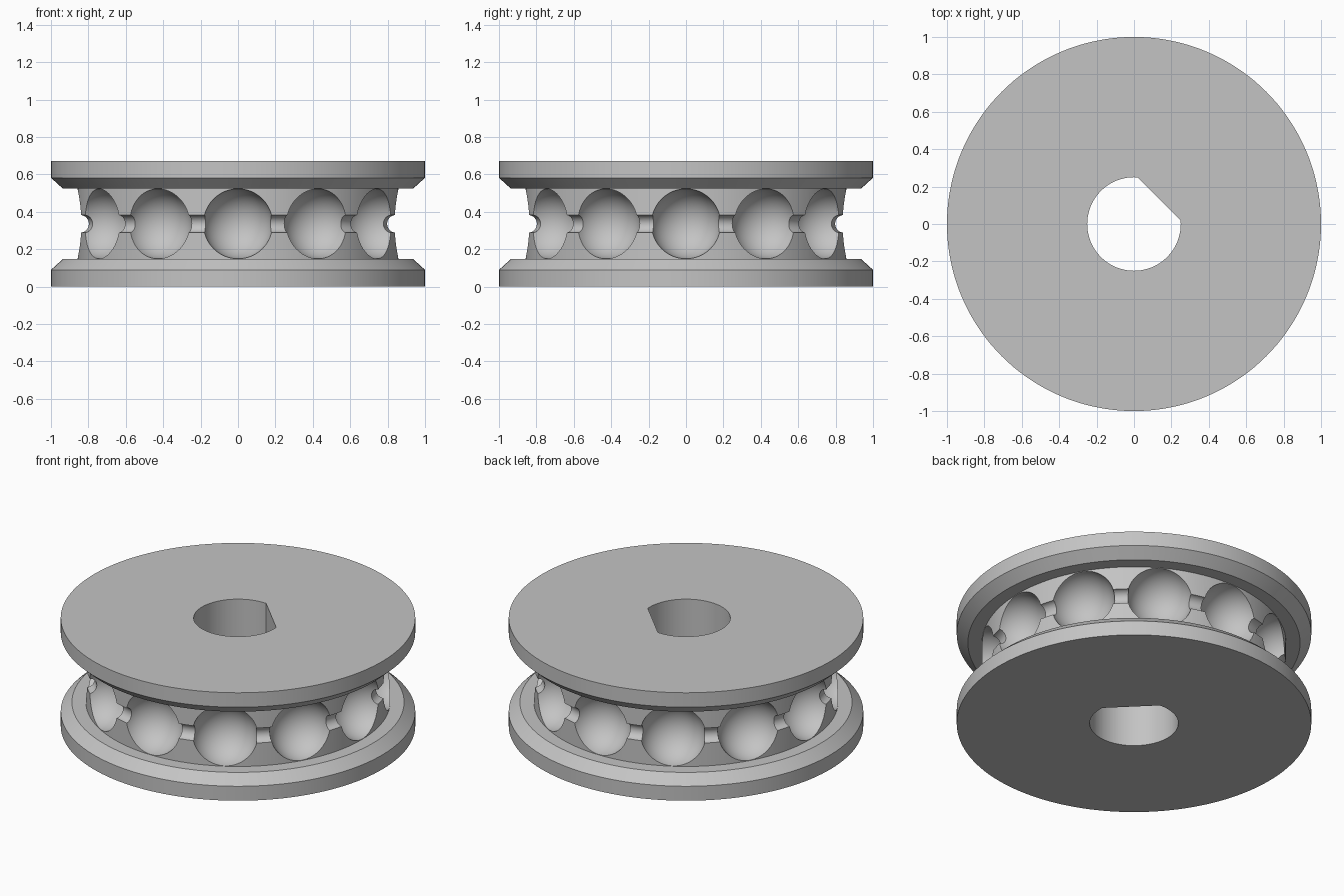
import bpy, bmesh, math
from mathutils import Matrix, Vector

default = bpy.data.objects.get("Cube")
if default:
    bpy.data.objects.remove(default, do_unlink=True)

HEIGHT, MID = 0.672, 0.336
CORE_R, PITCH_R = 0.858, 0.863
BALL_R, CORD_R, POCKETS = 0.187, 0.047, 12
BORE_R, FLAT = 0.25, 0.19

grey = bpy.data.materials.new("plain grey")
grey.use_nodes = True
colour = (0.55, 0.55, 0.55, 1)
grey.diffuse_color = colour
grey.node_tree.nodes["Principled BSDF"].inputs["Base Color"].default_value = colour


def make_object(name, bm):
    bmesh.ops.recalc_face_normals(bm, faces=bm.faces)
    mesh = bpy.data.meshes.new(name)
    bm.to_mesh(mesh)
    bm.free()
    ob = bpy.data.objects.new(name, mesh)
    bpy.context.collection.objects.link(ob)
    return ob


def lathe(name, profile, steps, closed=False):
    bm = bmesh.new()
    verts = [bm.verts.new((r, 0, z)) for r, z in profile]
    pairs = list(zip(verts, verts[1:]))
    if closed:
        pairs.append((verts[-1], verts[0]))
    edges = [bm.edges.new(p) for p in pairs]
    bmesh.ops.spin(bm, geom=verts + edges, cent=(0, 0, 0), axis=(0, 0, 1),
                   angle=math.tau, steps=steps, use_duplicate=False)
    bmesh.ops.remove_doubles(bm, verts=bm.verts, dist=0.00001)
    return make_object(name, bm)


# Wheel body: two chamfered flanges around a narrower core
lower = [(0, 0), (1, 0), (1, 0.09), (0.937, 0.147), (CORE_R, 0.147)]
upper = [(r, HEIGHT - z) for r, z in reversed(lower)]
wheel = lathe("pulley_wheel", lower + upper, 144)
wheel.data.materials.append(grey)

# Cord channel cutter: a ring
ring = [(PITCH_R + CORD_R * math.cos(a), MID + CORD_R * math.sin(a))
        for a in (math.tau * i / 24 for i in range(24))]
cord_cutter = lathe("cord_cutter", ring, 140, closed=True)

# Ball pocket cutter: evenly spaced spheres
bm = bmesh.new()
for i in range(POCKETS):
    place = Matrix.Rotation(math.tau * i / POCKETS, 4, 'Z') @ Matrix.Translation((PITCH_R, 0, MID))
    bmesh.ops.create_uvsphere(bm, u_segments=48, v_segments=24, radius=BALL_R, matrix=place)
ball_cutter = make_object("ball_cutter", bm)

# Shaft bore cutter: a round bar with one flat
bm = bmesh.new()
bmesh.ops.create_cone(bm, cap_ends=True, segments=96, radius1=BORE_R, radius2=BORE_R,
                      depth=1, matrix=Matrix.Translation((0, 0, MID)))
side = Vector((1, 1, 0)).normalized()
bmesh.ops.bisect_plane(bm, geom=bm.verts[:] + bm.edges[:] + bm.faces[:],
                       plane_co=side * FLAT, plane_no=side, clear_outer=True)
bmesh.ops.holes_fill(bm, edges=[e for e in bm.edges if e.is_boundary], sides=0)
bore_cutter = make_object("bore_cutter", bm)

# Cut the wheel, keep the result and drop the cutters
cutters = [bore_cutter, cord_cutter, ball_cutter]
for cutter in cutters:
    cutter.hide_render = True
    mod = wheel.modifiers.new(cutter.name, 'BOOLEAN')
    mod.operation = 'DIFFERENCE'
    mod.solver = 'EXACT'
    mod.object = cutter
bpy.context.view_layer.update()
result = bpy.data.meshes.new_from_object(wheel.evaluated_get(bpy.context.evaluated_depsgraph_get()))
wheel.modifiers.clear()
wheel.data = result
result.materials.clear()
result.materials.append(grey)
for face in result.polygons:
    face.material_index = 0
for cutter in cutters:
    bpy.data.objects.remove(cutter, do_unlink=True)

# Smooth round walls, crisp rims
bpy.ops.object.select_all(action='DESELECT')
wheel.select_set(True)
bpy.context.view_layer.objects.active = wheel
bpy.ops.object.shade_smooth_by_angle(angle=math.radians(25))
